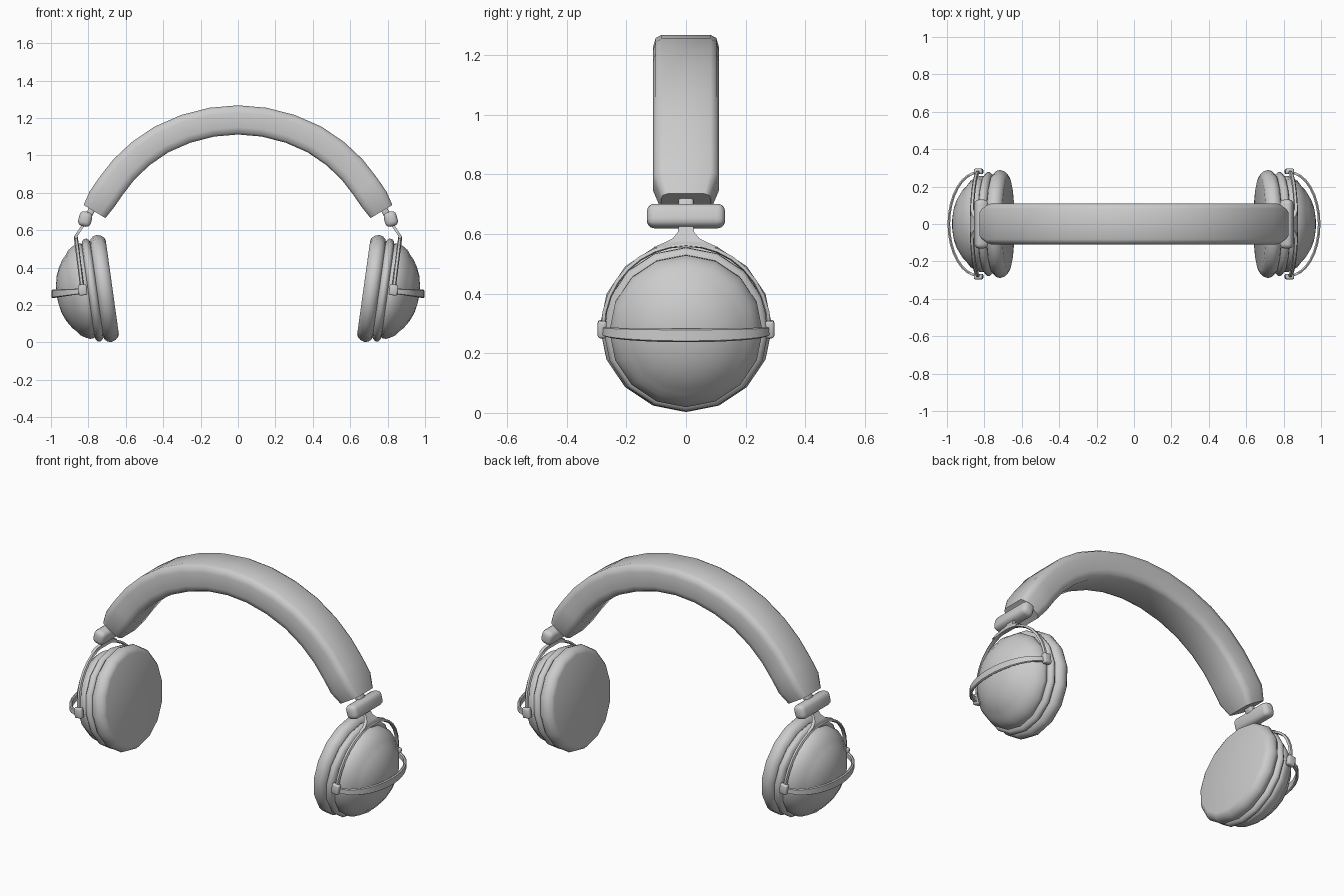
import bpy, bmesh, math
from mathutils import Vector, Matrix

if "Cube" in bpy.data.objects:
    bpy.data.objects.remove(bpy.data.objects["Cube"])


def finish(name, bm, mirror=True, angle=50):
    bmesh.ops.recalc_face_normals(bm, faces=bm.faces)
    me = bpy.data.meshes.new(name)
    bm.to_mesh(me)
    bm.free()
    ob = bpy.data.objects.new(name, me)
    bpy.context.collection.objects.link(ob)
    bpy.ops.object.select_all(action='DESELECT')
    ob.select_set(True)
    bpy.context.view_layer.objects.active = ob
    bpy.ops.object.shade_smooth_by_angle(angle=math.radians(angle))
    if mirror:
        ob.modifiers.new("mirror", 'MIRROR').use_mirror_merge = False
    return ob


def loft(name, rings, **kw):
    """Skin a list of equal-length point rings and cap both ends."""
    bm = bmesh.new()
    vs = [[bm.verts.new(p) for p in r] for r in rings]
    n = len(vs[0])
    for a, b in zip(vs, vs[1:]):
        for i in range(n):
            j = (i + 1) % n
            bm.faces.new((a[i], a[j], b[j], b[i]))
    bm.faces.new(vs[0])
    bm.faces.new(vs[-1])
    return finish(name, bm, **kw)


def rounded_box(name, loc, size, tilt, bevel, segs=3):
    bm = bmesh.new()
    m = Matrix.Translation(loc) @ Matrix.Rotation(tilt, 4, 'Y') @ Matrix.Diagonal((*size, 1))
    bmesh.ops.create_cube(bm, size=1, matrix=m)
    bmesh.ops.bevel(bm, geom=bm.edges[:], offset=bevel, segments=segs, profile=0.5, affect='EDGES')
    return finish(name, bm)


# padded headband: rounded section swept along the arch, pinched at the ends
half = [(.14, 1.178), (.28, 1.142), (.41, 1.085), (.52, 1.01), (.61, .925),
        (.68, .835), (.728, .765), (.767, .70)]
path = [(-x, z) for x, z in reversed(half)] + [(0, 1.19)] + half
section = [(.082, 1), (.102, .86), (.11, .5), (.11, -.5), (.102, -.86), (.082, -1)]
section += [(-y, h) for y, h in reversed(section)]
rings = []
for i, (x, z) in enumerate(path):
    a, b = path[max(i - 1, 0)], path[min(i + 1, len(path) - 1)]
    t = Vector((b[0] - a[0], 0, b[1] - a[1])).normalized()
    nrm = Vector((-t.z, 0, t.x))
    end = i in (0, len(path) - 1)
    hy, ht = (.76, .068) if end else (1, .078)
    rings.append([Vector((x, y * hy, z)) + nrm * h * ht for y, h in section])
loft("headband", rings, mirror=False)

# ear cup: 16-sided turned profile (distance along axis, radius), tilted inward
axis, up, side = Vector((.99, 0, -.138)), Vector((.138, 0, .99)), Vector((0, 1, 0))
centre = Vector((.672, 0, .295))


def turned(name, profile):
    loft(name, [[centre + axis * t + (up * math.cos(k * math.pi / 8)
                 + side * math.sin(k * math.pi / 8)) * r for k in range(16)]
                for t, r in profile])


turned("ear_cushion", [(.0, .252), (.006, .268), (.022, .282), (.045, .289), (.065, .284),
                       (.08, .27), (.085, .255)])
turned("cup_rim", [(.08, .25), (.088, .266), (.1, .277), (.115, .277), (.126, .266), (.131, .25)])
turned("cup_shell", [(.125, .245), (.135, .256), (.155, .257), (.18, .246), (.205, .23),
                     (.222, .207), (.243, .185), (.268, .145), (.287, .1), (.297, .05), (.3, .01)])

# slider block and its pin under each band end
rounded_box("slider_block", (.817, 0, .66), (.07, .262, .08), math.radians(-14), .025)
rounded_box("slider_pin", (.785, 0, .705), (.035, .05, .06), math.radians(-25), .008, 2)

# upper yoke: thin half ring over the cup, pivot to pivot
rings = []
for k in range(17):
    a = math.pi * (k / 16 - .5)
    s, c = math.sin(a), math.cos(a)
    p = Vector((.832 + .035 * c, .278 * s, .285 + .28 * c))
    out = Vector((0, s, c))
    rings.append([p + Vector((dx, 0, 0)) + out * d for dx, d in
                  ((-.011, -.004), (-.006, .007), (.006, .007), (.011, -.004), (0, -.008))])
loft("upper_yoke", rings)

# flared stem joining the yoke to the slider block
stem = [(.826, .63, .024), (.842, .605, .028), (.856, .585, .045), (.866, .57, .075), (.866, .555, .11)]
loft("yoke_stem", [[(x - .009, -w, z), (x - .009, w, z), (x + .009, w, z), (x + .009, -w, z)]
                   for x, z, w in stem])

# outer yoke: flat strap arcing around the dome
rings = []
for k in range(17):
    a = math.pi * (k / 16 - .5)
    s, c = math.sin(a), math.cos(a)
    p = Vector((.83 + .16 * c, .276 * s, .275 - .015 * c))
    out = Vector((c, s * .6, 0)).normalized()
    h = .014 + .009 * c
    rings.append([p + out * d + Vector((0, 0, dz * h)) for d, dz in
                  ((-.007, -.8), (-.007, .8), (0, 1), (.007, .8), (.007, -.8), (0, -1))])
loft("outer_yoke", rings)

# pivot blocks where both yokes meet the cup
for name, y in (("front_pivot", -.281), ("back_pivot", .281)):
    rounded_box(name, (.831, y, .281), (.046, .03, .058), math.radians(8), .008, 2)
